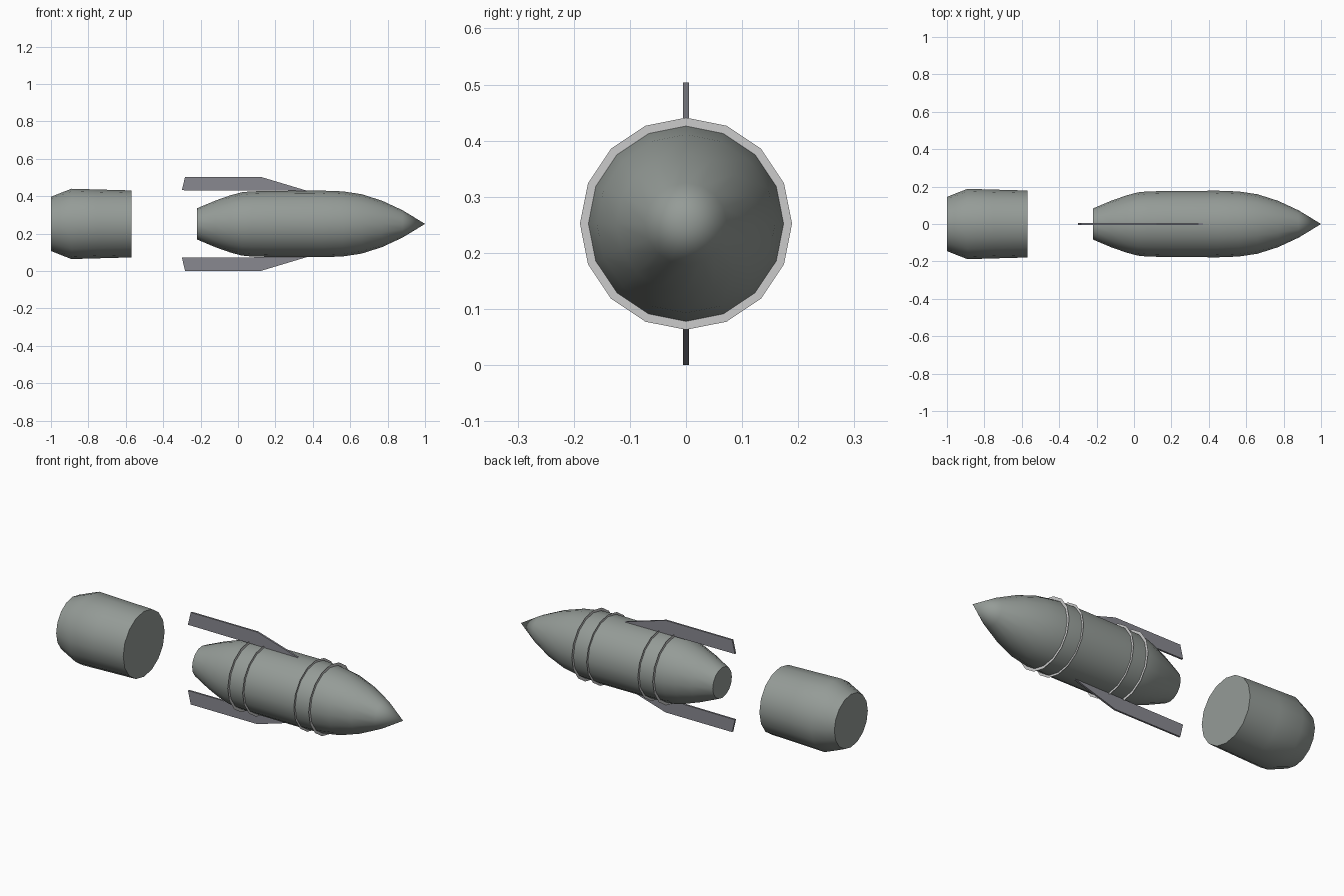
import bpy, bmesh, math

if "Cube" in bpy.data.objects:
    bpy.data.objects.remove(bpy.data.objects["Cube"])

CZ = 0.252      # height of the long axis
SIDES = 16


def material(name, rgb):
    m = bpy.data.materials.new(name)
    m.diffuse_color = (*rgb, 1)
    m.use_nodes = True
    m.node_tree.nodes["Principled BSDF"].inputs["Base Color"].default_value = m.diffuse_color
    return m


BODY = material("body_grey", (0.30, 0.33, 0.31))
FIN = material("fin_grey", (0.25, 0.25, 0.28))
RING = material("ring_grey", (0.6, 0.6, 0.6))


def finish(name, bm, mat, smooth=None):
    me = bpy.data.meshes.new(name)
    bm.to_mesh(me)
    bm.free()
    me.materials.append(mat)
    ob = bpy.data.objects.new(name, me)
    bpy.context.collection.objects.link(ob)
    if smooth:
        bpy.ops.object.select_all(action='DESELECT')
        ob.select_set(True)
        bpy.context.view_layer.objects.active = ob
        bpy.ops.object.shade_smooth_by_angle(angle=math.radians(smooth))
    return ob


def lathe(name, profile, mat, caps=True, smooth=40):
    """Revolve (x, radius) points around the long axis."""
    bm = bmesh.new()
    loops = []
    for x, r in profile:
        if r == 0:
            loops.append([bm.verts.new((x, 0, CZ))] * SIDES)
        else:
            angles = [2 * math.pi * i / SIDES for i in range(SIDES)]
            loops.append([bm.verts.new((x, r * math.cos(a), CZ + r * math.sin(a)))
                          for a in angles])
    for a, b in zip(loops, loops[1:]):
        for i in range(SIDES):
            j = (i + 1) % SIDES
            quad = list(dict.fromkeys((a[i], b[i], b[j], a[j])))
            bm.faces.new(quad)
    if caps:
        for loop in (loops[0], loops[-1]):
            if loop[0] is not loop[1]:
                bm.faces.new(loop)
    bmesh.ops.recalc_face_normals(bm, faces=bm.faces)
    return finish(name, bm, mat, smooth)


# Main pointed body
lathe("main_body", [(-0.22, 0.083), (-0.12, 0.125), (-0.04, 0.153), (0.02, 0.169),
                    (0.07, 0.174), (0.2, 0.177), (0.45, 0.178), (0.56, 0.174),
                    (0.66, 0.159), (0.77, 0.124), (0.88, 0.073), (1.0, 0)], BODY)

# Detached rear casing
lathe("rear_casing", [(-1.0, 0.145), (-0.96, 0.161), (-0.89, 0.188),
                      (-0.75, 0.184), (-0.57, 0.179)], BODY)

# Thin flat rings around the body
for n, x in enumerate((0.07, 0.16, 0.47, 0.56)):
    lathe(f"body_ring_{n + 1}", [(x, 0.168), (x, 0.189)], RING, caps=False, smooth=None)

# Upper and lower fins
for name, s in (("upper_fin", 1), ("lower_fin", -1)):
    bm = bmesh.new()
    outline = [(-0.30, 0.180), (-0.283, 0.252), (0.12, 0.252), (0.37, 0.177)]
    face = bm.faces.new([bm.verts.new((x, -0.005, CZ + s * h)) for x, h in outline])
    ext = bmesh.ops.extrude_face_region(bm, geom=[face])
    for v in ext["geom"]:
        if isinstance(v, bmesh.types.BMVert):
            v.co.y = 0.005
    bmesh.ops.recalc_face_normals(bm, faces=bm.faces)
    finish(name, bm, FIN)
